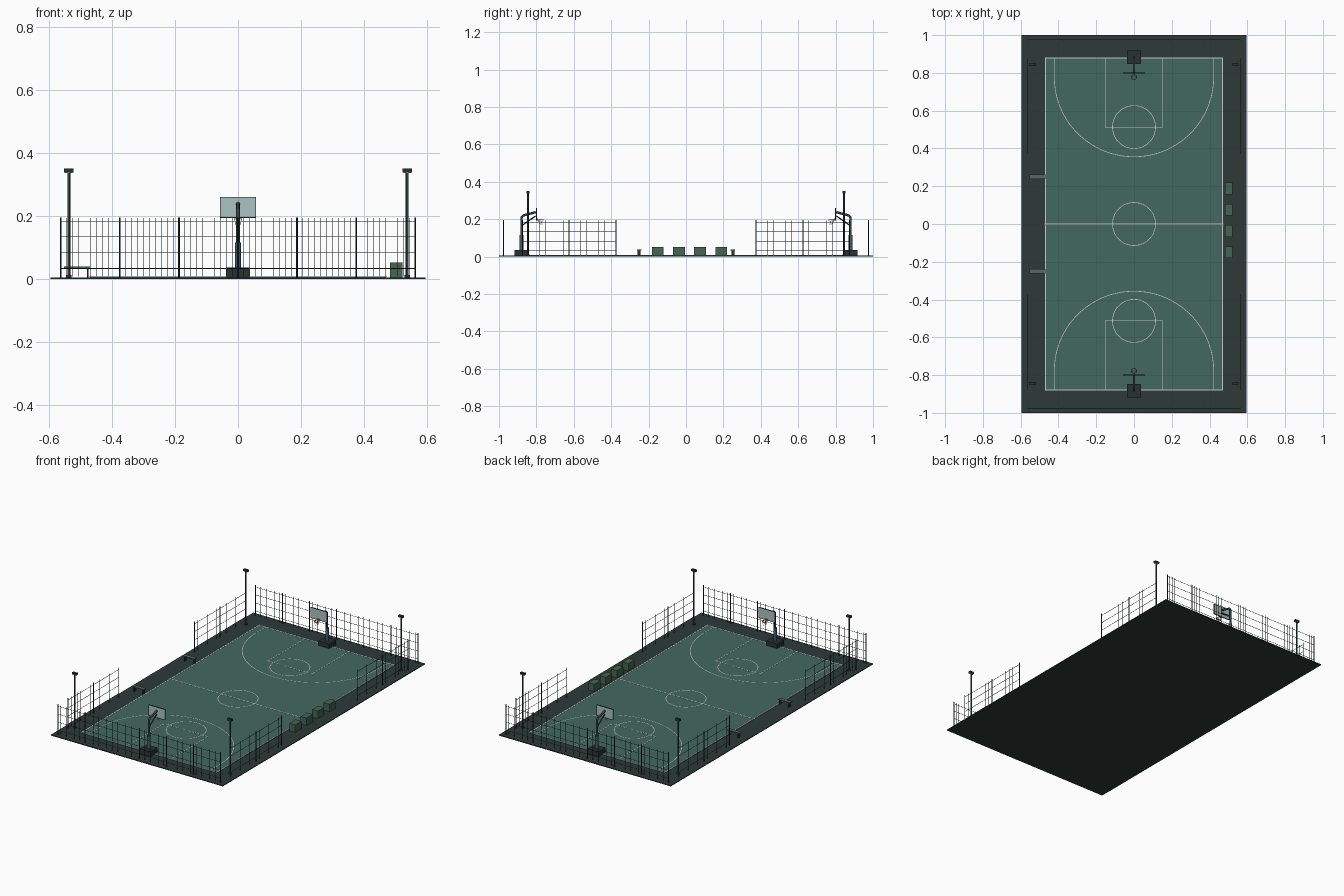
import bpy, bmesh, math
from mathutils import Vector, Matrix

if "Cube" in bpy.data.objects:
    bpy.data.objects.remove(bpy.data.objects["Cube"])


def mat(name, r, g, b):
    m = bpy.data.materials.new(name)
    m.diffuse_color = (r, g, b, 1)
    m.use_nodes = True
    m.node_tree.nodes["Principled BSDF"].inputs["Base Color"].default_value = m.diffuse_color
    return m


DARK = mat("dark_surround", .026, .042, .038)
COURT = mat("court_green", .055, .14, .115)
WHITE = mat("line_white", .75, .78, .75)
METAL = mat("dark_metal", .02, .032, .03)
POLE = mat("pole_green", .03, .055, .052)
PAD = mat("pad_blue", .05, .11, .18)
GLASS = mat("board_glass", .4, .55, .54)
RIM = mat("rim_red", .5, .1, .05)
CRATE = mat("crate_green", .06, .13, .085)
BENCH = mat("bench_grey", .1, .14, .13)
LAMP = mat("lamp_glass", .7, .7, .6)


def box(bm, lo, hi):
    lo, hi = Vector(lo), Vector(hi)
    m = Matrix.Translation((lo + hi) / 2) @ Matrix.Diagonal((*(hi - lo), 1))
    bmesh.ops.create_cube(bm, size=1, matrix=m)


def rod(bm, a, b, r, n=8):
    a, b = Vector(a), Vector(b)
    d = b - a
    m = Matrix.Translation((a + b) / 2) @ d.to_track_quat('Z', 'Y').to_matrix().to_4x4()
    bmesh.ops.create_cone(bm, cap_ends=True, segments=n, radius1=r, radius2=r,
                          depth=d.length, matrix=m)


def finish(bm, name, material, smooth=False):
    me = bpy.data.meshes.new(name)
    bm.to_mesh(me)
    bm.free()
    ob = bpy.data.objects.new(name, me)
    bpy.context.collection.objects.link(ob)
    me.materials.append(material)
    if smooth:
        bpy.ops.object.select_all(action='DESELECT')
        ob.select_set(True)
        bpy.context.view_layer.objects.active = ob
        bpy.ops.object.shade_smooth_by_angle()
    return ob


def box_part(name, lo, hi, material):
    bm = bmesh.new()
    box(bm, lo, hi)
    return finish(bm, name, material)


def tube(name, pts, r, material, cyclic=False):
    cu = bpy.data.curves.new(name, 'CURVE')
    cu.dimensions = '3D'
    cu.bevel_depth = r
    cu.bevel_resolution = 2
    cu.use_fill_caps = True
    sp = cu.splines.new('POLY')
    sp.points.add(len(pts) - 1)
    for p, co in zip(sp.points, pts):
        p.co = (*co, 1)
    sp.use_cyclic_u = cyclic
    ob = bpy.data.objects.new(name, cu)
    bpy.context.collection.objects.link(ob)
    cu.materials.append(material)


# ground slab and playing surface
box_part("ground_slab", (-.595, -1, 0), (.595, 1, .005), DARK)
box_part("court_surface", (-.47, -.88, .004), (.47, .88, .007), COURT)

# painted lines
LZ = .0076


def ribbon(bm, cx, cy, r, a0, a1, n, w=.0035):
    prev = None
    for i in range(n + 1):
        a = a0 + (a1 - a0) * i / n
        pair = [bm.verts.new((cx + q * math.cos(a), cy + q * math.sin(a), LZ))
                for q in (r - w / 2, r + w / 2)]
        if prev:
            f = bm.faces.new((prev[0], prev[1], pair[1], pair[0]))
            f.normal_update()
            if f.normal.z < 0:
                f.normal_flip()
        prev = pair


def stripe(bm, x0, y0, x1, y1, w=.0035):
    h = w / 2
    box(bm, (min(x0, x1) - h, min(y0, y1) - h, .0065), (max(x0, x1) + h, max(y0, y1) + h, LZ))


bm = bmesh.new()
stripe(bm, -.47, 0, .47, 0, .005)
for s in (-1, 1):
    stripe(bm, s * .468, -.88, s * .468, .88, .005)
    stripe(bm, -.468, s * .878, .468, s * .878, .005)
    stripe(bm, -.152, s * .513, .152, s * .513)
    for t in (-1, 1):
        stripe(bm, t * .152, s * .513, t * .152, s * .878)
        stripe(bm, t * .422, s * .775, t * .422, s * .878)
    ribbon(bm, 0, s * .513, .114, 0, 2 * math.pi, 48)
    ribbon(bm, 0, s * .778, .422, 0, -s * math.pi, 64)
ribbon(bm, 0, 0, .114, 0, 2 * math.pi, 48)
finish(bm, "court_lines", WHITE)


# fence run from a to b: posts, rails and thin vertical wires
def fence(name, a, b, panels, wires):
    a, b = Vector(a), Vector(b)
    bm = bmesh.new()
    n = panels * wires
    for i in range(n + 1):
        p = a.lerp(b, i / n)
        if i % wires == 0:
            rod(bm, (p.x, p.y, .004), (p.x, p.y, .195), .0026)
        else:
            rod(bm, (p.x, p.y, .008), (p.x, p.y, .193), .0007, 4)
    for z in (.033, .083, .134, .183):
        rod(bm, (a.x, a.y, z), (b.x, b.y, z), .0012, 6)
    finish(bm, name, METAL, True)


for s, end in ((-1, "front"), (1, "back")):
    fence(end + "_fence", (-.5625, s * .975), (.5625, s * .975), 6, 10)
    for t, side in ((-1, "left"), (1, "right")):
        fence(f"{end}_{side}_fence", (t * .5625, s * .375), (t * .5625, s * .875), 2, 8)

        # floodlight mast
        x, y = t * .537, s * .845
        bm = bmesh.new()
        rod(bm, (x, y, .004), (x, y, .34), .0045, 12)
        rod(bm, (x, y, .004), (x, y, .012), .009, 12)
        finish(bm, f"{end}_{side}_light_pole", POLE, True)
        box_part(f"{end}_{side}_lamp_head", (x - .015, y - .008, .338), (x + .015, y + .008, .35), METAL)
        box_part(f"{end}_{side}_lamp_lens", (x - .012, y - .006, .337), (x + .012, y + .006, .339), LAMP)

# basketball hoops
for s, end in ((-1, "front"), (1, "back")):
    box_part(end + "_hoop_base", (-.037, s * .883 - .035, .004), (.037, s * .883 + .035, .036), METAL)
    bm = bmesh.new()
    rod(bm, (0, s * .88, .035), (0, s * .88, .115), .01, 16)
    finish(bm, end + "_pole_pad", PAD, True)
    tube(end + "_hoop_pole", [(0, s * y, z) for y, z in
         ((.88, .03), (.88, .2), (.878, .211), (.871, .219), (.86, .223), (.803, .238))], .0062, POLE)
    tube(end + "_hoop_brace", [(0, s * .879, .165), (0, s * .803, .218)], .0035, POLE)
    bs = sorted((s * .797, s * .801))
    box_part(end + "_backboard", (-.056, bs[0], .195), (.056, bs[1], .26), GLASS)
    # backboard frame and target square
    bm = bmesh.new()
    f0, f1 = sorted((s * .796, s * .802))
    for z in (.195, .26):
        box(bm, (-.057, f0, z - .001), (.057, f1, z + .001))
    for x in (-.056, .056):
        box(bm, (x - .001, f0, .195), (x + .001, f1, .26))
    finish(bm, end + "_backboard_frame", METAL)
    # rim, bracket and net
    ring = [(.0142 * math.cos(i * math.pi / 12), s * .777 + .0142 * math.sin(i * math.pi / 12), .196)
            for i in range(24)]
    tube(end + "_rim", ring, .0014, RIM, True)
    y0, y1 = sorted((s * .79, s * .8))
    box_part(end + "_rim_bracket", (-.006, y0, .193), (.006, y1, .203), RIM)
    bm = bmesh.new()
    levels = ((.014, .196), (.011, .184), (.0085, .172))
    for k in range(2):
        (r0, z0), (r1, z1) = levels[k], levels[k + 1]
        for i in range(8):
            for d in (-.5, .5):
                a = (i + k * .5) * math.pi / 4
                b = a + d * math.pi / 4
                rod(bm, (r0 * math.cos(a), s * .777 + r0 * math.sin(a), z0),
                    (r1 * math.cos(b), s * .777 + r1 * math.sin(b), z1), .0005, 4)
    finish(bm, end + "_net", WHITE)

# benches on the left side
for s, end in ((-1, "front"), (1, "back")):
    y = s * .25
    box_part(end + "_bench_seat", (-.553, y - .011, .034), (-.468, y + .011, .039), BENCH)
    bm = bmesh.new()
    for x in (-.54, -.477):
        box(bm, (x - .002, y - .008, .004), (x + .002, y + .008, .035))
    finish(bm, end + "_bench_legs", METAL)

# row of block seats on the right side
for i in range(4):
    y = -.15 + .1125 * i
    box_part(f"block_seat_{i + 1}", (.482, y - .031, .004), (.522, y + .031, .052), CRATE)
